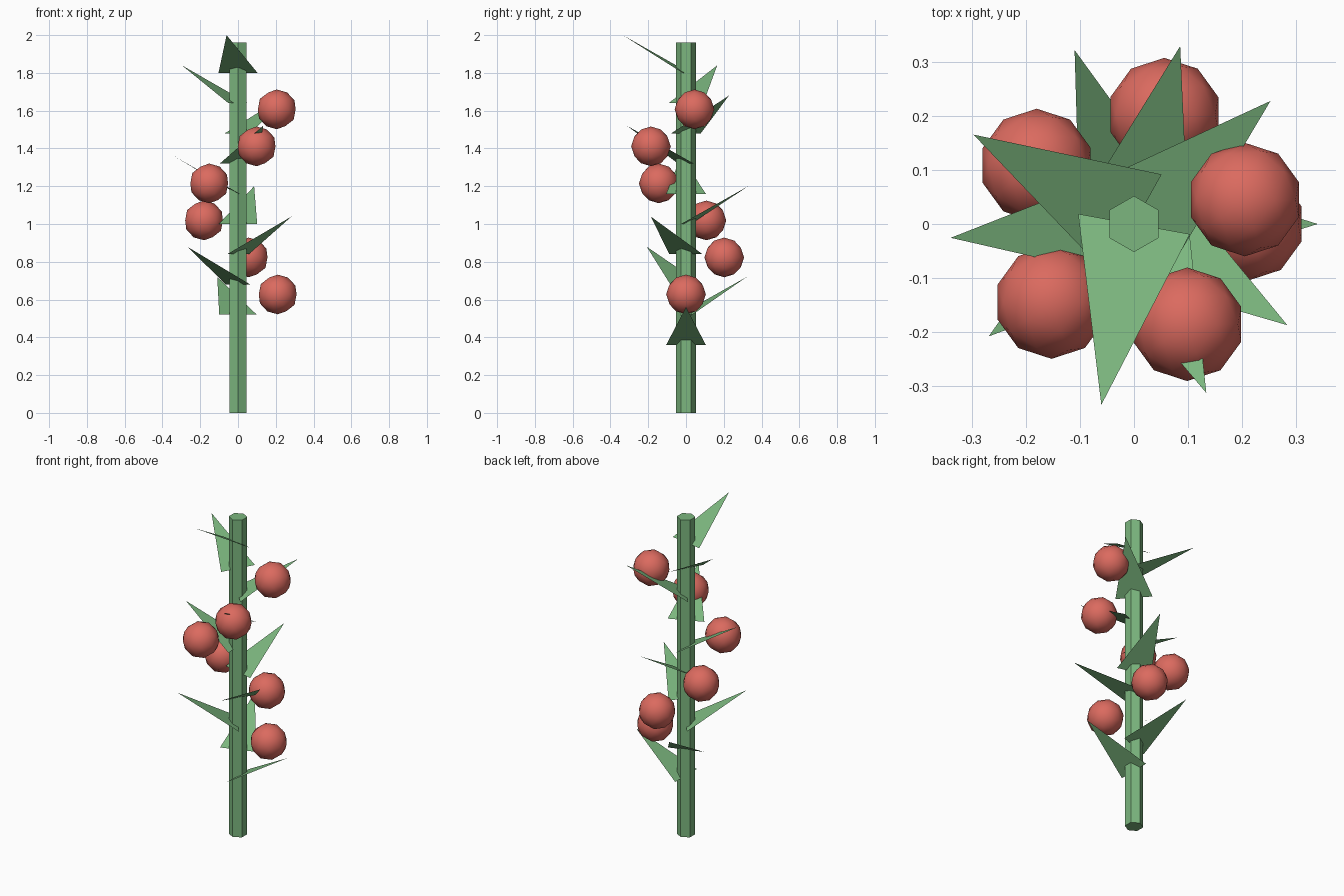
import bpy
from math import cos, sin
from mathutils import Vector

cube = bpy.data.objects.get("Cube")
if cube:
    bpy.data.objects.remove(cube, do_unlink=True)


def make_material(name, colour):
    mat = bpy.data.materials.new(name)
    mat.use_nodes = True
    mat.diffuse_color = (*colour, 1)
    for node in mat.node_tree.nodes:
        if node.type == 'BSDF_PRINCIPLED':
            node.inputs["Base Color"].default_value = (*colour, 1)
    return mat


green = make_material("leaf green", (0.2, 0.47, 0.21))
red = make_material("berry red", (0.71, 0.145, 0.115))


def finish(obj, name, mat):
    obj.name = name
    obj.data.name = name
    obj.data.materials.append(mat)


# Six-sided stem
STEM_HEIGHT = 1.96
bpy.ops.mesh.primitive_cylinder_add(vertices=6, radius=0.052, depth=STEM_HEIGHT,
                                    location=(0, 0, STEM_HEIGHT / 2))
finish(bpy.context.object, "stem", green)

# Flat pointed leaves spiralling up the stem
for i in range(10):
    angle = 1.9 * i
    out = Vector((cos(angle), sin(angle), 0))
    side = Vector((-sin(angle), cos(angle), 0)) * 0.105
    base = Vector((0, 0, 0.36 + 0.16 * i))
    tip = base + out * 0.34 + Vector((0, 0, 0.2))
    mesh = bpy.data.meshes.new("leaf")
    mesh.from_pydata([base - side, tip, base + side], [], [(0, 1, 2)])
    leaf = bpy.data.objects.new("leaf", mesh)
    bpy.context.collection.objects.link(leaf)
    finish(leaf, f"leaf_{i + 1}", green)

# Round berries on their own spiral
for i in range(6):
    angle = 1.3 * i
    bpy.ops.mesh.primitive_ico_sphere_add(
        subdivisions=2, radius=0.105,
        location=(0.21 * cos(angle), 0.21 * sin(angle), 0.627 + 0.196 * i))
    bpy.ops.object.shade_smooth()
    finish(bpy.context.object, f"berry_{i + 1}", red)
